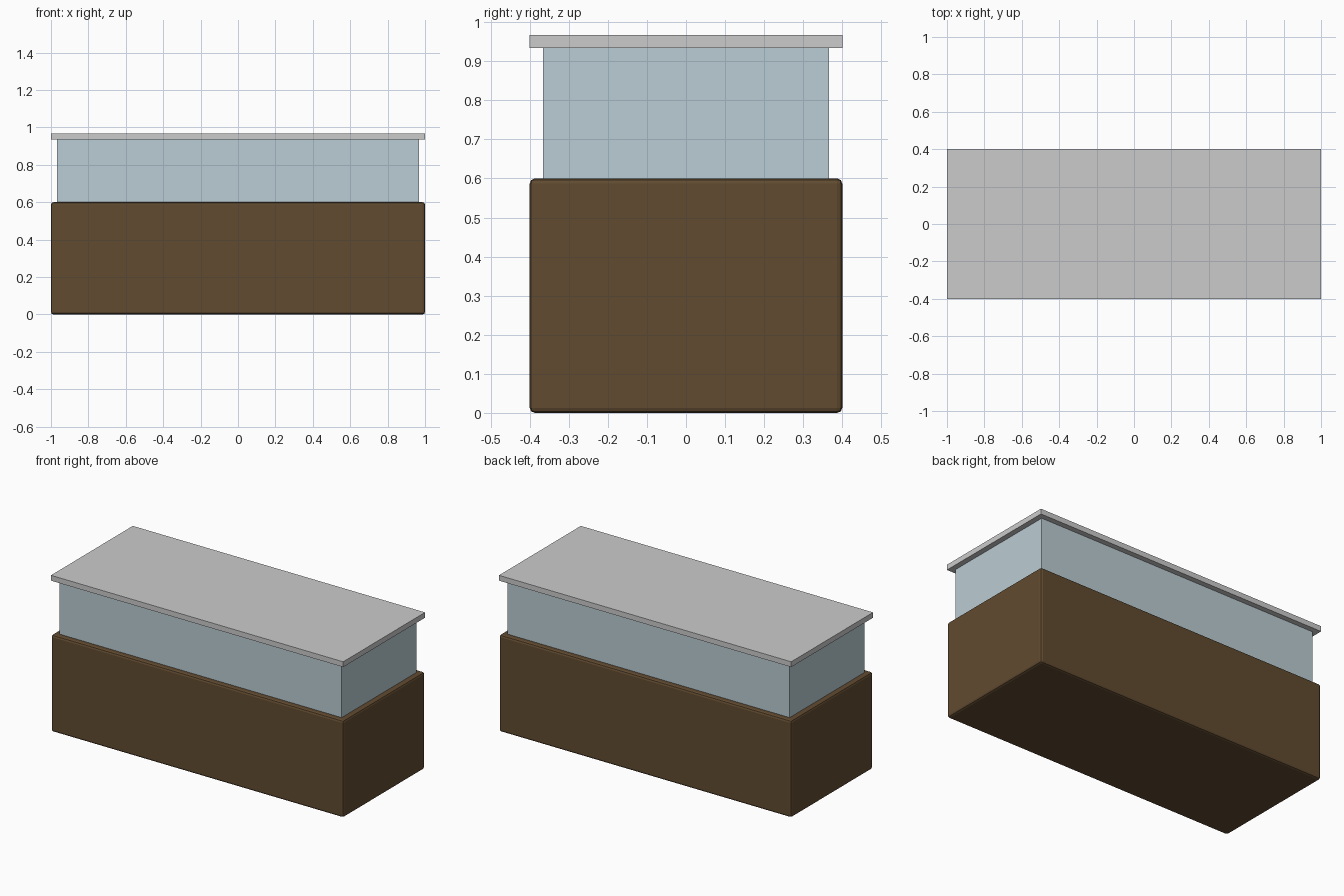
import bpy

if "Cube" in bpy.data.objects:
    bpy.data.objects.remove(bpy.data.objects["Cube"])


def material(name, color):
    mat = bpy.data.materials.new(name)
    mat.diffuse_color = (*color, 1)
    mat.use_nodes = True
    mat.node_tree.nodes["Principled BSDF"].inputs["Base Color"].default_value = mat.diffuse_color
    return mat


def box(name, size_x, size_y, z0, z1, mat=None):
    bpy.ops.mesh.primitive_cube_add(size=1, location=(0, 0, (z0 + z1) / 2))
    obj = bpy.context.object
    obj.name = name
    obj.scale = (size_x, size_y, z1 - z0)
    bpy.ops.object.transform_apply(location=False, rotation=False, scale=True)
    if mat:
        obj.data.materials.append(mat)
    return obj


wood = material("dark_wood", (0.12, 0.07, 0.03))
glass = material("pale_glass", (0.50, 0.61, 0.66))

# Wooden counter base with softened edges
base = box("counter_base", 2.0, 0.8, 0.0, 0.6, wood)
bevel = base.modifiers.new("soft_edges", 'BEVEL')
bevel.width = 0.013
bevel.segments = 2

# Glass display box, inset from the base
box("glass_case", 1.933, 0.733, 0.6, 0.935, glass)

# Flat overhanging lid
box("top_lid", 2.0, 0.8, 0.934, 0.967)
